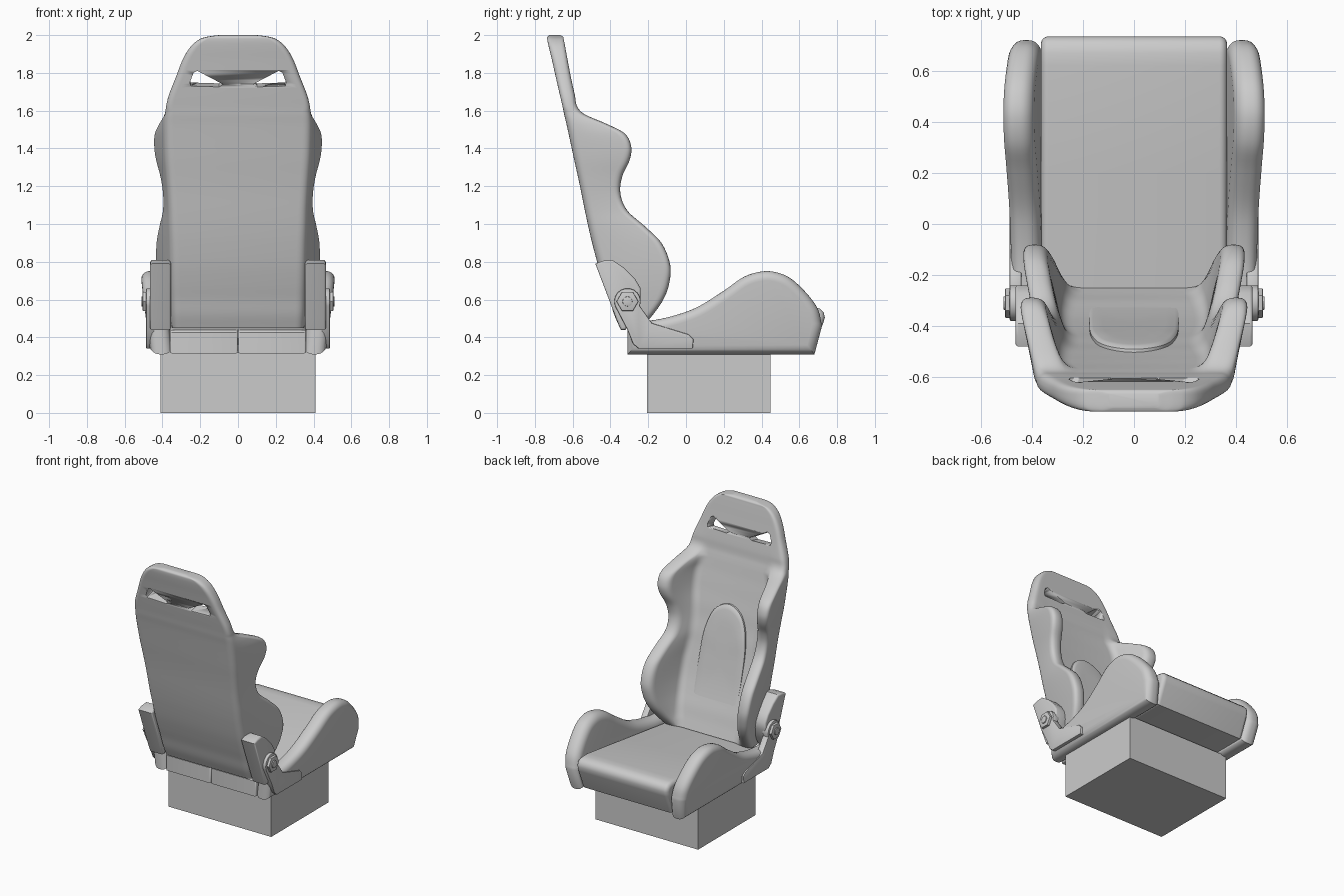
import bpy, bmesh, math
from mathutils import Vector

if "Cube" in bpy.data.objects:
    bpy.data.objects.remove(bpy.data.objects["Cube"])


def finish(name, rings, closed_caps=True, angle=35):
    """Skin a list of equal-length closed rings and cap both ends."""
    bm = bmesh.new()
    vs = [[bm.verts.new(p) for p in ring] for ring in rings]
    n = len(rings[0])
    for a, b in zip(vs, vs[1:]):
        for i in range(n):
            j = (i + 1) % n
            bm.faces.new((a[i], a[j], b[j], b[i]))
    if closed_caps:
        bm.faces.new(vs[0])
    bm.faces.new(vs[-1])
    bmesh.ops.recalc_face_normals(bm, faces=bm.faces)
    me = bpy.data.meshes.new(name)
    bm.to_mesh(me)
    bm.free()
    ob = bpy.data.objects.new(name, me)
    bpy.context.collection.objects.link(ob)
    bpy.ops.object.select_all(action='DESELECT')
    ob.select_set(True)
    bpy.context.view_layer.objects.active = ob
    bpy.ops.object.shade_smooth_by_angle(angle=math.radians(angle))
    return ob


def inset(poly, d):
    """Move a 2D outline inwards by d with mitred corners."""
    n = len(poly)
    area = sum(poly[i][0] * poly[(i + 1) % n][1] - poly[(i + 1) % n][0] * poly[i][1] for i in range(n))
    s = 1 if area > 0 else -1
    out = []
    for i in range(n):
        p0, p, p1 = (Vector(poly[k % n]) for k in (i - 1, i, i + 1))
        e0, e1 = (p - p0).normalized(), (p1 - p).normalized()
        n0, n1 = Vector((-e0.y, e0.x)) * s, Vector((-e1.y, e1.x)) * s
        out.append(p + (n0 + n1) * (d / (1 + n0.dot(n1))))
    return out


def slab(name, poly, x0, x1, r, side=1, lean=0.0, steps=6):
    """Side profile (y, z) extruded along x, with rounded rims and an outward lean."""
    angs = [math.pi / 2 * k / steps for k in range(steps + 1)]
    levels = [(x0 + r - r * math.sin(a), r * (1 - math.cos(a))) for a in reversed(angs)]
    levels += [(x1 - r + r * math.sin(a), r * (1 - math.cos(a))) for a in angs]
    rings = [[(side * (x + lean * (p[1] - 0.31)), p[0], p[1]) for p in inset(poly, d)] for x, d in levels]
    return finish(name, rings)


def spline(pts, t, i):
    """Smooth value of row i at t, first column is the parameter."""
    k = max(j for j in range(len(pts) - 1) if j == 0 or pts[j][0] <= t)
    a, b = pts[k], pts[k + 1]
    h = b[0] - a[0]
    slope = lambda j: ((pts[min(j + 1, len(pts) - 1)][i] - pts[max(j - 1, 0)][i]) /
                       (pts[min(j + 1, len(pts) - 1)][0] - pts[max(j - 1, 0)][0]))
    u = (t - a[0]) / h
    return ((2*u**3 - 3*u**2 + 1) * a[i] + (u**3 - 2*u**2 + u) * h * slope(k)
            + (3*u**2 - 2*u**3) * b[i] + (u**3 - u**2) * h * slope(k + 1))


def smooth_path(pts, steps=5):
    rows = [(k, *p) for k, p in enumerate(pts)]
    ts = [k / steps for k in range((len(pts) - 1) * steps + 1)]
    return [(spline(rows, t, 1), spline(rows, t, 2)) for t in ts]


# backrest: height, half width at back, back y, front panel y, wing tip y
BACK = [
    (.45, .345, -.35, -.25, -.235), (.52, .347, -.38, -.275, -.175), (.60, .349, -.405, -.30, -.12),
    (.68, .351, -.433, -.33, -.09), (.78, .353, -.465, -.365, -.083), (.90, .356, -.497, -.40, -.13),
    (.99, .36, -.518, -.425, -.22), (1.07, .363, -.535, -.445, -.31), (1.16, .368, -.553, -.47, -.347),
    (1.25, .374, -.572, -.49, -.338), (1.34, .38, -.592, -.513, -.298), (1.41, .383, -.607, -.53, -.29),
    (1.48, .385, -.622, -.548, -.325), (1.53, .386, -.633, -.56, -.42), (1.58, .385, -.645, -.572, -.535),
    (1.62, .381, -.653, -.582, -.575), (1.68, .367, -.667, -.59, -.588), (1.78, .328, -.69, -.61, -.61),
    (1.87, .293, -.71, -.627, -.627), (1.94, .25, -.727, -.64, -.64), (1.98, .20, -.735, -.648, -.648),
    (1.993, .155, -.733, -.652, -.652), (2.0, .10, -.72, -.665, -.665)]


def back_section(z):
    xb, yb, yp, yf = (spline(BACK, z, i) for i in (1, 2, 3, 4))
    yf = max(yf, yp)
    xo = xb + .3 * max(0, yf - yb - .09)
    c = [Vector(p) for p in ((0, yb), (xb, yb), (xo, yf), (xo * .78, yf), (xo * .64, yp), (0, yp))]
    half = []
    for p0, p, p1 in zip(c, c[1:], c[2:]):
        r = min(.045, .48 * (p - p0).length, .48 * (p1 - p).length)
        a, b = p + (p0 - p).normalized() * r, p + (p1 - p).normalized() * r
        for k in range(7):
            t = k / 6
            half.append(a * (1 - t)**2 + p * 2 * t * (1 - t) + b * t * t)
    return [(p.x, p.y, z) for p in half] + [(-p.x, p.y, z) for p in reversed(half)]


zs = [a[0] + (b[0] - a[0]) * k / 5 for a, b in zip(BACK, BACK[1:]) for k in range(5)] + [2.0]
backrest = finish("backrest", [back_section(z) for z in zs])

# belt openings through the headrest
HOLE = [(.08, 1.735), (.215, 1.81), (.235, 1.80), (.255, 1.745), (.25, 1.725), (.10, 1.72)]
for s in (1, -1):
    cutter = finish("belt_cutter", [[(s * x, y, z + .25 * (y + .70)) for x, z in HOLE] for y in (-.9, -.4)])
    mod = backrest.modifiers.new("belt_opening", 'BOOLEAN')
    mod.operation, mod.solver, mod.object = 'DIFFERENCE', 'EXACT', cutter
    bpy.context.view_layer.objects.active = backrest
    bpy.ops.object.modifier_apply(modifier=mod.name)
    bpy.data.objects.remove(cutter)

# lumbar pad: arched patch that fades into the panel at the bottom
arch = smooth_path([(-.17, .60), (-.175, .85), (-.165, 1.08), (-.11, 1.24), (0, 1.30),
                    (.11, 1.24), (.165, 1.08), (.175, .85), (.17, .60)])
pad = []
for scale, lift in ((1, -.3), (1, .5), (.97, .85), (.92, 1), (.7, 1), (.45, 1), (.2, 1), (.03, 1)):
    ring = []
    for x, z in arch:
        z2 = .9 + (z - .9) * scale
        fade = min(1, max(0, (z2 - .62) / .5))
        ring.append((x * scale, spline(BACK, z2, 3) + .024 * lift * fade - .003 * (1 - fade), z2))
    pad.append(ring)
finish("lumbar_pad", pad)

# seat cushion
slab("seat_cushion", [(-.29, .33), (.665, .33), (.725, .47), (.735, .505), (.729, .533), (.708, .553),
                      (.67, .56), (.62, .56), (.2, .505), (-.29, .44)], -.365, .365, .03)

# pedestal
bpy.ops.mesh.primitive_cube_add(size=1, location=(0, .12, .16))
bpy.context.object.name = "pedestal"
bpy.context.object.scale = (.82, .655, .32)

# side profiles (y, z) of the seat bolster and hinge parts
BOLSTER = [(-.31, .31), (.68, .31)] + smooth_path([
    (.72, .46), (.70, .545), (.65, .62), (.57, .70), (.50, .738), (.415, .75), (.31, .722), (.205, .65),
    (.075, .568), (-.03, .525), (-.16, .493), (-.31, .48)])
BRACKET = [(-.48, .79), (-.44, .805), (-.39, .81), (-.33, .77), (-.27, .71), (-.24, .66), (-.24, .61),
           (-.27, .53), (-.32, .44), (-.345, .44), (-.37, .50)]
PIVOT = (-.31, .59)
PLATE = [(PIVOT[0] + .07 * math.cos(math.radians(a)), PIVOT[1] + .07 * math.sin(math.radians(a)))
         for a in range(-20, 201, 20)]
PLATE += [(-.31, .44), (-.28, .365), (-.25, .34), (.035, .34), (.04, .39), (.015, .415), (-.18, .475)]


def disc(r, n):
    return [(PIVOT[0] + r * math.cos(math.tau * k / n), PIVOT[1] + r * math.sin(math.tau * k / n)) for k in range(n)]


for s, tag in ((1, "right"), (-1, "left")):
    slab(f"seat_bolster_{tag}", BOLSTER, .345, .465, .05, s, lean=.12)
    slab(f"rear_panel_{tag}", [(-.31, .315), (-.2, .315), (-.2, .44), (-.295, .44), (-.31, .425)],
         .001, .36, .01, s, steps=3)
    slab(f"recliner_bracket_{tag}", BRACKET, .355, .465, .012, s, steps=3)
    slab(f"hinge_plate_{tag}", PLATE, .44, .487, .006, s, steps=2)
    slab(f"hinge_nut_{tag}", disc(.058, 6), .48, .505, .004, s, steps=2)
    slab(f"hinge_bolt_{tag}", disc(.026, 20), .49, .512, .003, s, steps=2)
